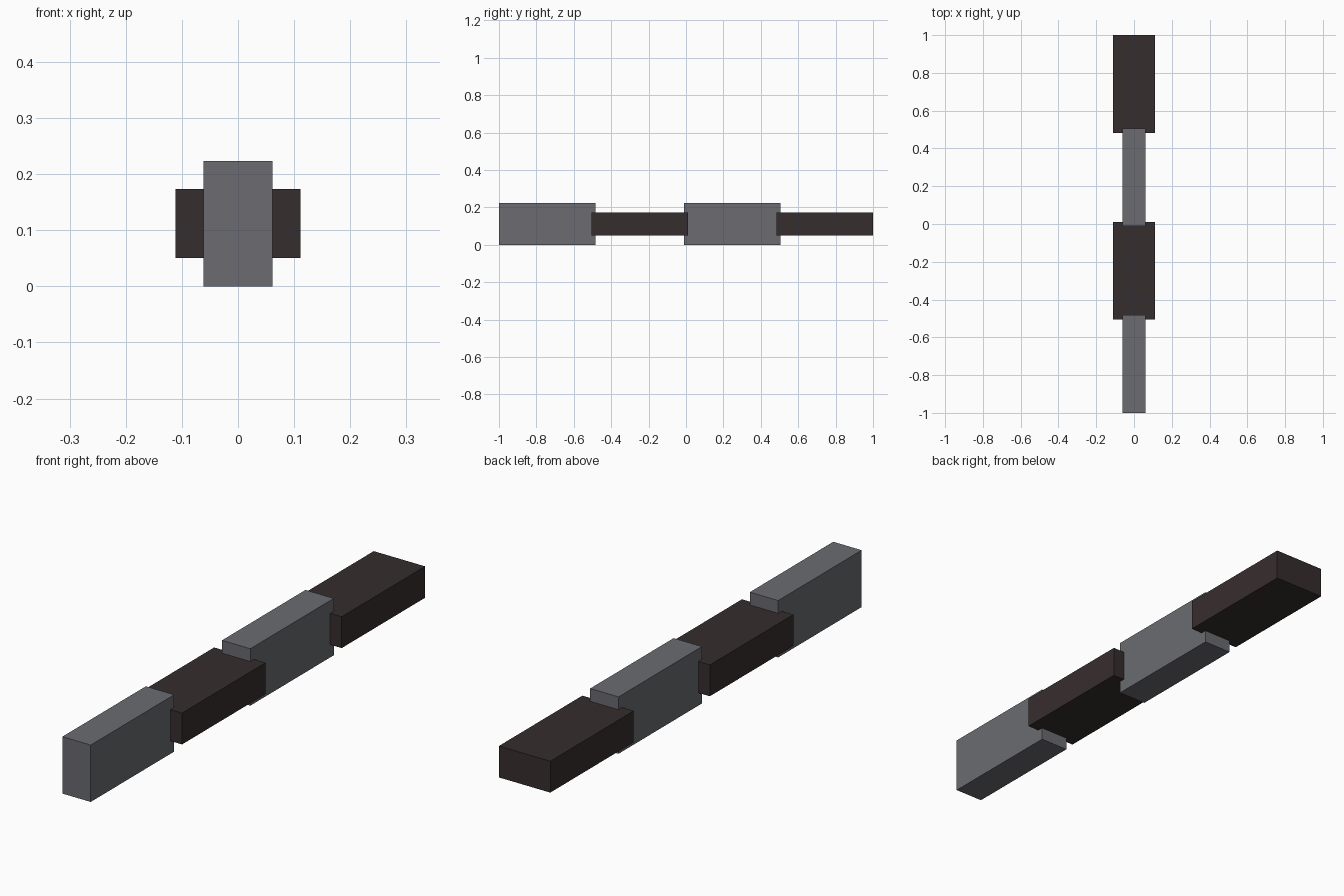
import bpy

cube = bpy.data.objects.get("Cube")
if cube:
    bpy.data.objects.remove(cube, do_unlink=True)

LENGTH, NARROW, WIDE = 0.517, 0.123, 0.223
PITCH = (2 - LENGTH) / 3   # links overlap slightly end to end


def material(name, rgb):
    mat = bpy.data.materials.new(name)
    mat.use_nodes = True
    mat.diffuse_color = (*rgb, 1)
    mat.node_tree.nodes["Principled BSDF"].inputs["Base Color"].default_value = (*rgb, 1)
    return mat


def link(name, index, width, height, mat):
    y = -1 + LENGTH / 2 + index * PITCH
    bpy.ops.mesh.primitive_cube_add(size=1, location=(0, y, WIDE / 2))
    obj = bpy.context.object
    obj.name = name
    obj.scale = (width, LENGTH, height)
    bpy.ops.object.transform_apply(location=False, rotation=False, scale=True)
    obj.data.materials.append(mat)


grey = material("steel grey", (0.145, 0.148, 0.164))
dark = material("dark brown", (0.037, 0.026, 0.027))

# Chain of alternating upright grey links and flat dark links
for pair, place in enumerate(("front", "back")):
    link(place + "_upright_link", 2 * pair, NARROW, WIDE, grey)
    link(place + "_flat_link", 2 * pair + 1, WIDE, NARROW, dark)
